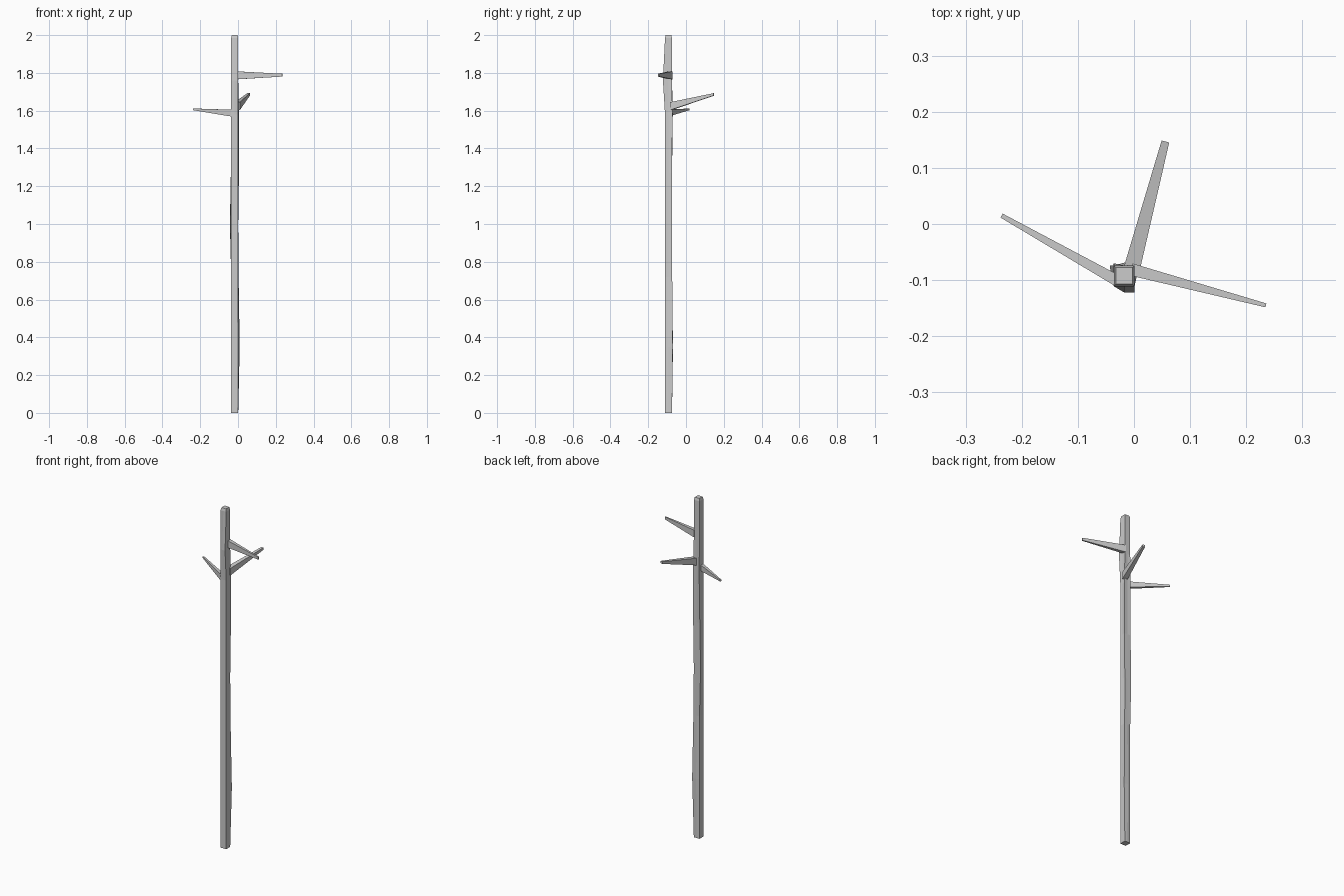
import bpy, bmesh
from mathutils import Vector

if "Cube" in bpy.data.objects:
    bpy.data.objects.remove(bpy.data.objects["Cube"])


def finish(name, bm):
    bmesh.ops.recalc_face_normals(bm, faces=bm.faces)
    mesh = bpy.data.meshes.new(name)
    bm.to_mesh(mesh)
    bm.free()
    obj = bpy.data.objects.new(name, mesh)
    bpy.context.collection.objects.link(obj)
    return obj


def loft(name, rings):
    bm = bmesh.new()
    loops = [[bm.verts.new(p) for p in ring] for ring in rings]
    n = len(loops[0])
    for a, b in zip(loops, loops[1:]):
        for i in range(n):
            j = (i + 1) % n
            bm.faces.new((a[i], a[j], b[j], b[i]))
    bm.faces.new(loops[0][::-1])
    bm.faces.new(loops[-1])
    return finish(name, bm)


# Trunk: square pole with eight points per ring, corner and mid-side points nudged
SIDES = [(-1, -1), (0, -1), (1, -1), (1, 0), (1, 1), (0, 1), (-1, 1), (-1, 0)]
CX, CY, R = -0.0175, -0.0925, 0.0185
LEVELS = [0, 0.35, 0.72, 1.0, 1.27, 1.58, 1.76, 1.985, 2.0]
NUDGE = {  # (level, point): offset in x, y
    (1, 4): (0.008, 0.004), (1, 3): (0.004, 0), (1, 5): (0, 0.005),
    (2, 4): (0.002, 0.001),
    (3, 6): (-0.007, 0), (3, 7): (-0.005, 0),
    (4, 4): (0.004, 0), (4, 6): (-0.002, 0),
    (5, 4): (0.004, 0.002), (5, 6): (0, 0.004),
    (6, 1): (0, -0.011), (6, 2): (0, -0.011),
}
rings = []
for k, z in enumerate(LEVELS):
    r = R * 0.8 if z == 2.0 else R
    ring = []
    for i, (sx, sy) in enumerate(SIDES):
        dx, dy = NUDGE.get((k, i), (0, 0))
        ring.append((CX + sx * r + dx, CY + sy * r + dy, z))
    rings.append(ring)
loft("trunk", rings)


# Branches: tapered four-sided spikes
def branch(name, base, tip, base_size, tip_size):
    base, tip = Vector(base), Vector(tip)
    side = (tip - base).cross(Vector((0, 0, 1))).normalized()
    up = Vector((0, 0, 1))
    rings = []
    for c, (w, h) in ((base, base_size), (tip, tip_size)):
        rings.append([c + side * w / 2 * a + up * h / 2 * b
                      for a, b in ((-1, -1), (1, -1), (1, 1), (-1, 1))])
    loft(name, rings)


branch("right_branch", (-0.005, -0.081, 1.787), (0.235, -0.145, 1.788),
       (0.022, 0.042), (0.007, 0.015))
branch("left_branch", (-0.03, -0.101, 1.587), (-0.236, 0.015, 1.607),
       (0.020, 0.036), (0.008, 0.009))
branch("back_branch", (-0.004, -0.08, 1.624), (0.056, 0.147, 1.686),
       (0.029, 0.042), (0.014, 0.013))
